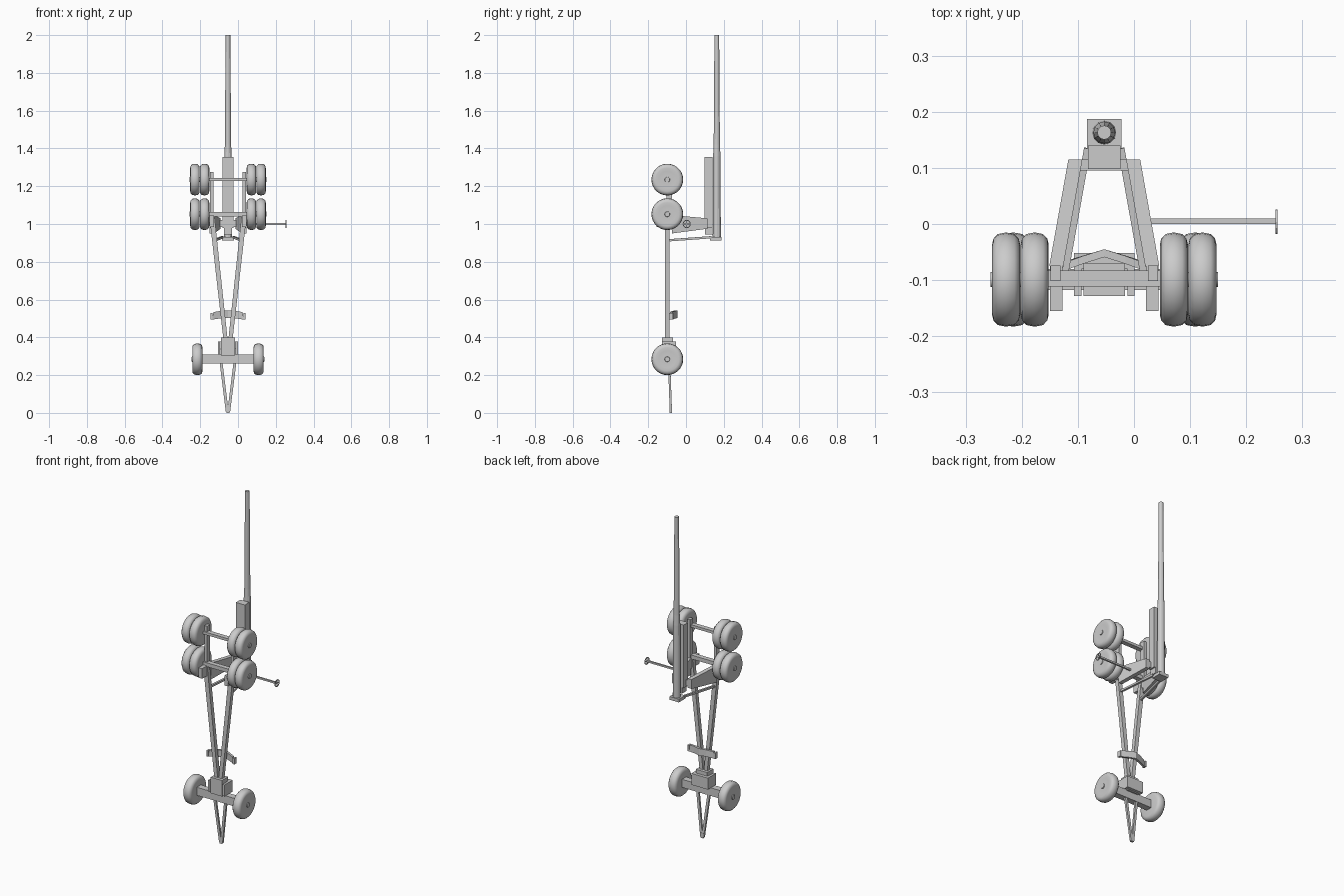
import bpy, bmesh, math
from mathutils import Vector, Matrix

if "Cube" in bpy.data.objects:
    bpy.data.objects.remove(bpy.data.objects["Cube"])

CX = -0.053          # centre line of the gun
WY = -0.099          # wheel axle line

grey = bpy.data.materials.new("light_grey")
grey.diffuse_color = (0.6, 0.6, 0.6, 1)
grey.use_nodes = True
grey.node_tree.nodes["Principled BSDF"].inputs["Base Color"].default_value = grey.diffuse_color


def finish(name, bm, smooth=False):
    bmesh.ops.recalc_face_normals(bm, faces=bm.faces[:])
    me = bpy.data.meshes.new(name)
    bm.to_mesh(me)
    bm.free()
    me.materials.append(grey)
    ob = bpy.data.objects.new(name, me)
    bpy.context.collection.objects.link(ob)
    if smooth:
        bpy.ops.object.select_all(action='DESELECT')
        ob.select_set(True)
        bpy.context.view_layer.objects.active = ob
        bpy.ops.object.shade_smooth_by_angle(angle=math.radians(40))
    return ob


def loft(name, rings, smooth=False):
    """Skin a list of closed rings with the same point count, capping both ends."""
    bm = bmesh.new()
    vs = [[bm.verts.new(p) for p in r] for r in rings]
    n = len(rings[0])
    for a, b in zip(vs, vs[1:]):
        for i in range(n):
            j = (i + 1) % n
            bm.faces.new((a[i], a[j], b[j], b[i]))
    bm.faces.new(vs[0])
    bm.faces.new(vs[-1])
    return finish(name, bm, smooth)


def box(name, x0, x1, y0, y1, z0, z1):
    """Box, with x measured from the centre line."""
    return loft(name, [[(CX + x0, y0, z), (CX + x1, y0, z), (CX + x1, y1, z), (CX + x0, y1, z)]
                       for z in (z0, z1)])


def beam(name, p, q, w, d, hint=(0, 1, 0), w2=None):
    """Rectangular bar from p to q; d is its thickness along the hint axis."""
    p, q = (Vector((CX + v[0], v[1], v[2])) for v in (p, q))
    side = (q - p).cross(Vector(hint)).normalized()
    up = side.cross(q - p).normalized()
    rings = []
    for c, ww in ((p, w), (q, w2 or w)):
        rings.append([c + side * ww / 2 * a + up * d / 2 * b
                      for a, b in ((-1, -1), (1, -1), (1, 1), (-1, 1))])
    return loft(name, rings)


def turned(name, profile, origin, axis='X', n=24, smooth=True):
    """Solid of revolution from (position, radius) pairs."""
    rings = []
    for t, r in profile:
        ring = []
        for i in range(n):
            a = 2 * math.pi * i / n
            c, s = r * math.cos(a), r * math.sin(a)
            v = (t, c, s) if axis == 'X' else (c, s, t)
            ring.append(Vector(origin) + Vector(v))
        rings.append(ring)
    return loft(name, rings, smooth)


def tyre(name, x, z, width, s):
    """Rounded tyre with a recessed rim and a small hub on its outer face."""
    h = width / 2
    prof = [(-h * s, 0.012), (-h * s, 0.062), (-h * s * 0.9, 0.073), (-h * s * 0.6, 0.081),
            (0, 0.084), (h * s * 0.6, 0.081), (h * s * 0.9, 0.073), (h * s, 0.062),
            (h * s * 0.92, 0.045), (h * s * 0.95, 0.02),
            (h * s * 0.95, 0.014), (h * s + 0.003 * s, 0.013)]
    turned(name, prof, (CX + x, WY, z), n=28)


for s, tag in ((-1, "left"), (1, "right")):
    # twin wheels of the four-wheel bogie
    for z, row in ((1.235, "upper"), (1.052, "lower")):
        for x, pos in ((0.124, "inner"), (0.175, "outer")):
            tyre(f"{row}_{pos}_wheel_{tag}", s * x, z, 0.05, s)
    # single wheels of the limber
    tyre(f"limber_wheel_{tag}", s * 0.162, 0.284, 0.054, s)
    # bogie beam between the two axles
    beam(f"bogie_beam_{tag}", (s * 0.087, -0.088, 0.98), (s * 0.087, -0.088, 1.275), 0.018, 0.028)
    # trail leg and its head block
    beam(f"trail_leg_{tag}", (s * 0.085, WY, 1.04), (s * 0.011, WY, 0.37), 0.027, 0.024, w2=0.022)
    box(f"trail_head_{tag}", *sorted((s * 0.074, s * 0.097)), -0.155, -0.065, 0.985, 1.045)
    # side plate carrying the gun, tapered toward the cradle
    loft(f"saddle_plate_{tag}", [
        [(CX + s * (i + o), y, z) for i, o, z in
         ((d, 0, z0), (d, 0.025, z0), (d, 0.025, z1), (d, 0, z1))]
        for d, y, z0, z1 in ((0.073, -0.075, 0.95, 1.047), (0.039, 0.115, 0.975, 1.03))])
    # thin brace from the breech to the trail
    beam(f"breech_brace_{tag}", (s * 0.03, 0.135, 0.93), (s * 0.07, -0.088, 0.914), 0.012, 0.012, (0, 0, 1))
    # bracket holding the spade
    box(f"spade_bracket_{tag}", *sorted((s * 0.081, s * 0.092)), -0.09, -0.068, 0.495, 0.53)
    # tow bar and limber side cheek
    beam(f"tow_bar_{tag}", (s * 0.046, -0.092, 0.34), (s * 0.004, -0.08, 0.006), 0.015, 0.012)
    box(f"limber_cheek_{tag}", *sorted((s * 0.041, s * 0.054)), -0.128, -0.055, 0.31, 0.378)

# axles
box("upper_axle", -0.1, 0.1, -0.111, -0.083, 1.227, 1.243)
box("lower_axle", -0.1, 0.1, -0.111, -0.083, 1.04, 1.063)
box("limber_axle", -0.14, 0.14, -0.118, -0.08, 0.262, 0.31)

# limber turntable
box("limber_back_plate", -0.054, 0.054, -0.08, -0.052, 0.31, 0.378)
box("limber_block", -0.037, 0.037, -0.128, -0.07, 0.305, 0.4)
box("tow_eye", -0.008, 0.008, -0.087, -0.073, 0.0, 0.03)

# arched spade
loft("spade", [[(CX + x, y - 0.007, z), (CX + x, y + 0.007, z),
                (CX + x * k, y + 0.007, z + 0.04), (CX + x * k, y - 0.007, z + 0.04)]
               for x, y, z, k in ((-0.085, -0.078, 0.494, 0.9), (-0.04, -0.064, 0.5, 0.95),
                                  (0, -0.052, 0.502, 1),
                                  (0.04, -0.064, 0.5, 0.95), (0.085, -0.078, 0.494, 0.9))])

# cradle and trunnion
box("cradle", -0.029, 0.029, 0.098, 0.14, 0.98, 1.354)
box("cradle_foot", -0.02, 0.02, 0.1, 0.14, 0.945, 0.98)
box("trunnion", -0.055, 0.055, 0.095, 0.115, 0.985, 1.02)

# barrel and breech
turned("barrel", [(0.92, 0.0215), (1.36, 0.0195), (1.42, 0.0165), (2.0, 0.0125)],
       (CX, 0.163, 0), 'Z', 12, False)
box("breech", -0.031, 0.031, 0.127, 0.187, 0.913, 0.932)

# hand crank: shaft, thin rim and crossed spokes
beam("crank_shaft", (0.06, 0.005, 1.0), (0.308, 0.005, 1.0), 0.01, 0.01)
bm = bmesh.new()
n = 12
for i in range(n):
    quad = []
    for k, r in ((i, 0.022), (i + 1, 0.022), (i + 1, 0.017), (i, 0.017)):
        a = 2 * math.pi * k / n
        quad.append(bm.verts.new((0.2555, 0.004 + r * math.cos(a), 1.0 + r * math.sin(a))))
    bm.faces.new(quad)
bmesh.ops.remove_doubles(bm, verts=bm.verts[:], dist=1e-5)
ext = bmesh.ops.extrude_face_region(bm, geom=bm.faces[:])
bmesh.ops.translate(bm, vec=(-0.003, 0, 0),
                    verts=[e for e in ext['geom'] if isinstance(e, bmesh.types.BMVert)])
finish("crank_rim", bm)
beam("crank_spoke_upright", (0.307, 0.004, 0.979), (0.307, 0.004, 1.021), 0.003, 0.004)
beam("crank_spoke_level", (0.307, -0.017, 1.0), (0.307, 0.025, 1.0), 0.003, 0.004, (0, 0, 1))
